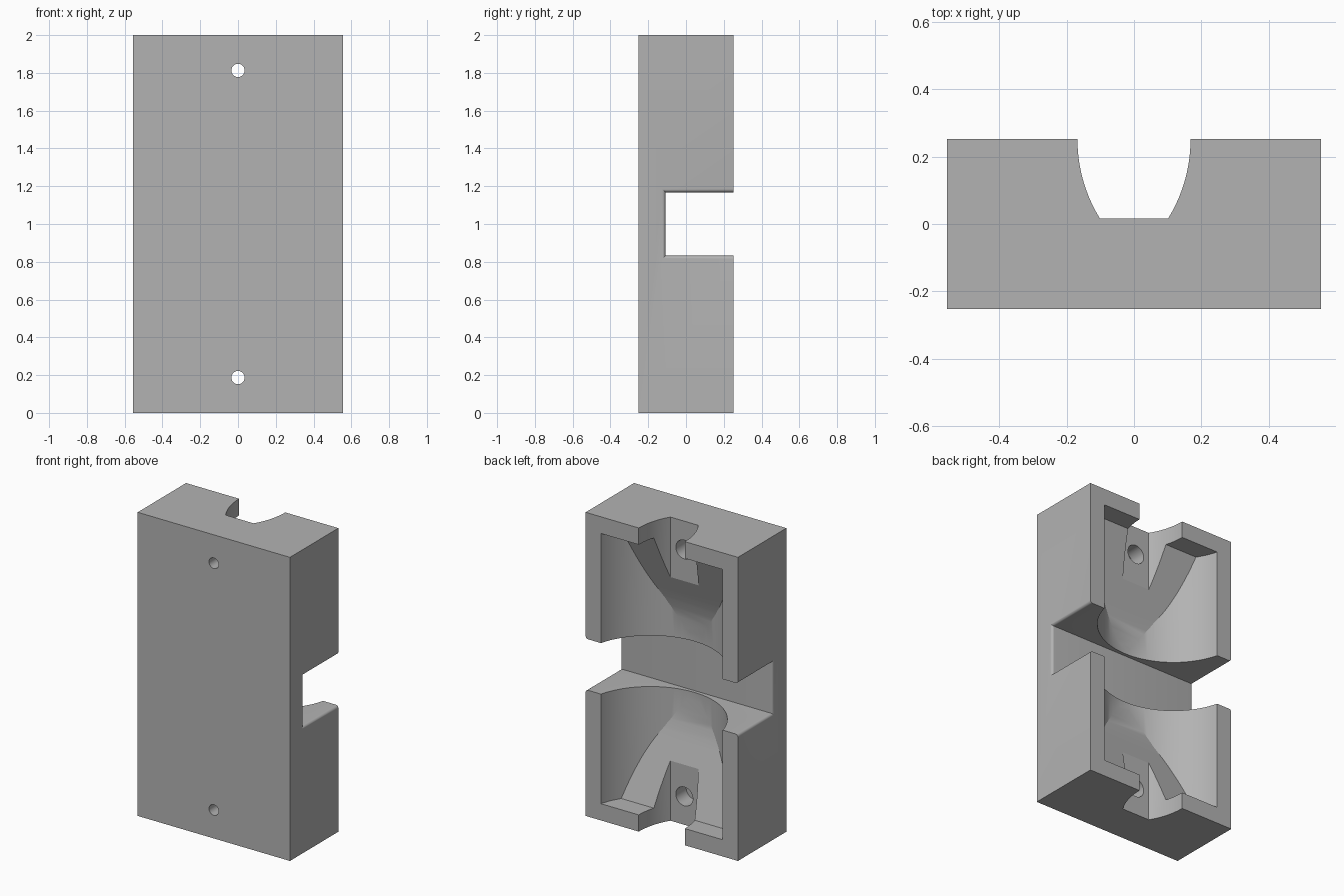
import bpy, bmesh, math
from mathutils import Vector

W, D, H = 0.555, 0.252, 2.0      # half width, half depth, height
WALL = 0.11

if "Cube" in bpy.data.objects:
    bpy.data.objects.remove(bpy.data.objects["Cube"], do_unlink=True)

grey = bpy.data.materials.new("plain grey")
grey.use_nodes = True
colour = (0.45, 0.45, 0.45, 1)
grey.diffuse_color = colour
grey.node_tree.nodes["Principled BSDF"].inputs["Base Color"].default_value = colour


def loft(name, rings):
    """Closed solid through a list of equal-length point rings."""
    bm = bmesh.new()
    rows = [[bm.verts.new(p) for p in ring] for ring in rings]
    n = len(rows[0])
    for a, b in zip(rows, rows[1:]):
        for i in range(n):
            j = (i + 1) % n
            bm.faces.new((a[i], a[j], b[j], b[i]))
    bm.faces.new(rows[0])
    bm.faces.new(rows[-1])
    bmesh.ops.recalc_face_normals(bm, faces=bm.faces)
    mesh = bpy.data.meshes.new(name)
    bm.to_mesh(mesh)
    bm.free()
    obj = bpy.data.objects.new(name, mesh)
    obj.data.materials.append(grey)
    bpy.context.collection.objects.link(obj)
    return obj


def prism(name, profile, axis, start, end):
    """Extrude a 2D profile along the x, y or z axis."""
    def place(t):
        return [Vector(p[:axis] + (t,) + p[axis:]) for p in profile]
    return loft(name, [place(start), place(end)])


def rect(a0, a1, b0, b1):
    return [(a0, b0), (a1, b0), (a1, b1), (a0, b1)]


def circle(cx, cy, r, n=48):
    return [(cx + r * math.cos(math.tau * i / n),
             cy + r * math.sin(math.tau * i / n)) for i in range(n)]


def combine(target, tool, operation):
    mod = target.modifiers.new(operation.lower(), 'BOOLEAN')
    mod.operation, mod.solver, mod.object = operation, 'EXACT', tool
    bpy.context.view_layer.objects.active = target
    bpy.ops.object.modifier_apply(modifier=mod.name)
    bpy.data.objects.remove(tool, do_unlink=True)


# Main block
block = prism("housing_block", rect(-W, W, -D, D), 2, 0, H)

# Curved pocket: an upright bore limited by a ramp that runs out at each end
ramp = [(H - WALL, 0.13), (1.48, 0.281), (1.43, 0.298), (1.37, 0.314),
        (1.30, 0.328), (1.22, 0.338), (1.12, 0.345)]
floor = [(D - d, z) for z, d in ramp]
outline = ([(D + 0.1, H - WALL)] + floor
           + [(y, H - z) for y, z in reversed(floor)] + [(D + 0.1, WALL)])
pocket = prism("pocket_cutter", outline, 0, -0.6, 0.6)
bore = prism("bore_cutter", circle(0, D + 0.12, 0.46, 128), 2, -0.1, H + 0.1)
combine(pocket, bore, 'INTERSECT')
combine(block, pocket, 'DIFFERENCE')

# Neck channel with bowed sides, open at top and bottom
R, depth = 0.45, 0.235
side = [(0.168 - R + math.sqrt(R * R - d * d), D - d)
        for d in [depth * i / 12 for i in range(13)]]
side = [(0.168, D + 0.1)] + side
neck = side + [(-x, y) for x, y in reversed(side)]
combine(block, prism("neck_cutter", neck, 2, -0.1, H + 0.1), 'DIFFERENCE')

# Cross slot whose edges are rounded where they leave the block
fillet, half = 0.018, 0.168
steps = [math.radians(a) for a in range(0, 91, 15)]
right = [(W - fillet + fillet * math.sin(a), fillet * (1 - math.cos(a)))
         for a in steps] + [(W + 0.05, fillet)]
stations = [(-x, g) for x, g in reversed(right)] + right
rings = [[Vector((x, y, z)) for y, z in
          rect(-0.109 - g, D + 0.1, 1 - half - g, 1 + half + g)]
         for x, g in stations]
combine(block, loft("slot_cutter", rings), 'DIFFERENCE')

# Screw holes with counterbores
for z in (0.187, H - 0.187):
    for r, y0 in ((0.035, -D - 0.1), (0.062, -0.09)):
        hole = prism("hole_cutter", circle(0, z, r, 40), 1, y0, 0.1)
        combine(block, hole, 'DIFFERENCE')

# Smooth curved walls, keep edges sharp
bpy.ops.object.select_all(action='DESELECT')
block.select_set(True)
bpy.context.view_layer.objects.active = block
bpy.ops.object.shade_smooth_by_angle(angle=math.radians(20))
